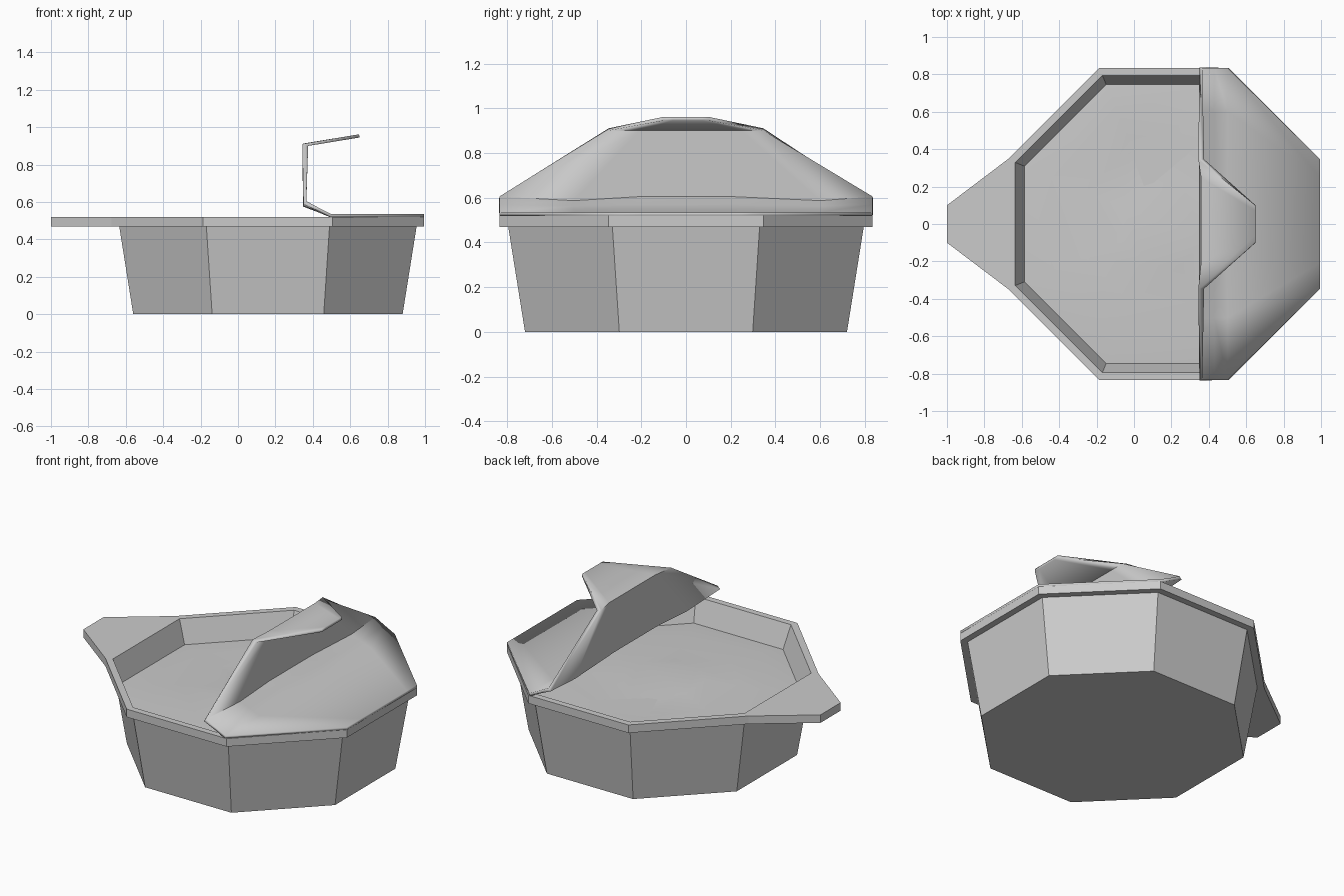
import bpy, bmesh, math, random
from mathutils import Vector

cube = bpy.data.objects.get("Cube")
if cube:
    bpy.data.objects.remove(cube, do_unlink=True)

random.seed(4)
CX = 0.16                                # centre of the octagonal tub
SIDE = math.tan(math.pi / 8)             # half side of a unit octagon

grey = bpy.data.materials.new("plain grey")
grey.use_nodes = True
COLOUR = (0.6, 0.6, 0.6, 1)
grey.diffuse_color = COLOUR
grey.node_tree.nodes["Principled BSDF"].inputs["Base Color"].default_value = COLOUR


def octagon(bm, r, z, bump=0.0):
    verts = []
    for k in range(8):
        a = math.pi * (k + 0.5) / 4
        R = r / math.cos(math.pi / 8)
        dz = random.uniform(-bump, bump)
        verts.append(bm.verts.new((CX + R * math.cos(a), R * math.sin(a), z + dz)))
    return verts


def bridge(bm, a, b):
    n = len(a)
    for i in range(n):
        j = (i + 1) % n
        bm.faces.new((a[i], a[j], b[j], b[i]))


def finish(bm, name, smooth=None, fix=True):
    if fix:
        bmesh.ops.recalc_face_normals(bm, faces=bm.faces)
    mesh = bpy.data.meshes.new(name)
    bm.to_mesh(mesh)
    bm.free()
    mesh.materials.append(grey)
    obj = bpy.data.objects.new(name, mesh)
    bpy.context.collection.objects.link(obj)
    if smooth:
        bpy.ops.object.select_all(action='DESELECT')
        obj.select_set(True)
        bpy.context.view_layer.objects.active = obj
        bpy.ops.object.shade_smooth_by_angle(angle=math.radians(smooth))
    return obj


# Tub: tapered wall, projecting rim and inner wall as one chain of octagons
bm = bmesh.new()
profile = [(0.72, 0), (0.795, 0.47), (0.835, 0.47), (0.835, 0.52),
           (0.795, 0.52), (0.745, 0.375)]
rings = [octagon(bm, r, z) for r, z in profile]
for a, b in zip(rings, rings[1:]):
    bridge(bm, a, b)
bm.faces.new(rings[0][::-1])
bm.faces.new(rings[-1])
finish(bm, "tub")

# Contents: a softly uneven surface inside the tub
bm = bmesh.new()
rings = [octagon(bm, 0.746, 0.378)]
for r in (0.6, 0.42, 0.22):
    rings.append(octagon(bm, r, 0.39, 0.02))
for a, b in zip(rings, rings[1:]):
    bridge(bm, a, b)
bm.faces.new(rings[-1])
finish(bm, "contents", smooth=30)

# Pull tab: tapering plate continuing the rim
bm = bmesh.new()
x0, s0 = CX - 0.835, 0.835 * SIDE
outline = [(x0, -s0), (x0, s0), (-1, 0.1), (-1, -0.1)]
low, high = ([bm.verts.new((x, y, z)) for x, y in outline] for z in (0.47, 0.52))
bridge(bm, low, high)
bm.faces.new(low)
bm.faces.new(high)
finish(bm, "pull_tab")

# Lid film: flat half, lifted strip, then the half peeled back with its tab
bm = bmesh.new()
rows = [(0.995, 0.535, s0, 0), (0.5, 0.535, 0.835, 0), (0.43, 0.57, 0.835, 0.4),
        (0.365, 0.605, 0.835, 1), (0.375, 0.90, s0, 0), (0.65, 0.945, 0.1, 0)]
columns = [(-1, 0), (-0.6, -0.018), (-0.25, 0), (0.25, 0), (0.72, -0.018), (1, 0)]
grid = [[bm.verts.new((x, w * t, z + ripple * dz)) for t, dz in columns]
        for x, z, w, ripple in rows]
for a, b in zip(grid, grid[1:]):
    for i in range(len(columns) - 1):
        bm.faces.new((a[i], a[i + 1], b[i + 1], b[i]))
lid = finish(bm, "peeled_lid", smooth=30, fix=False)
film = lid.modifiers.new("film_thickness", 'SOLIDIFY')
film.thickness = 0.017
film.offset = -1
film.use_even_offset = True
